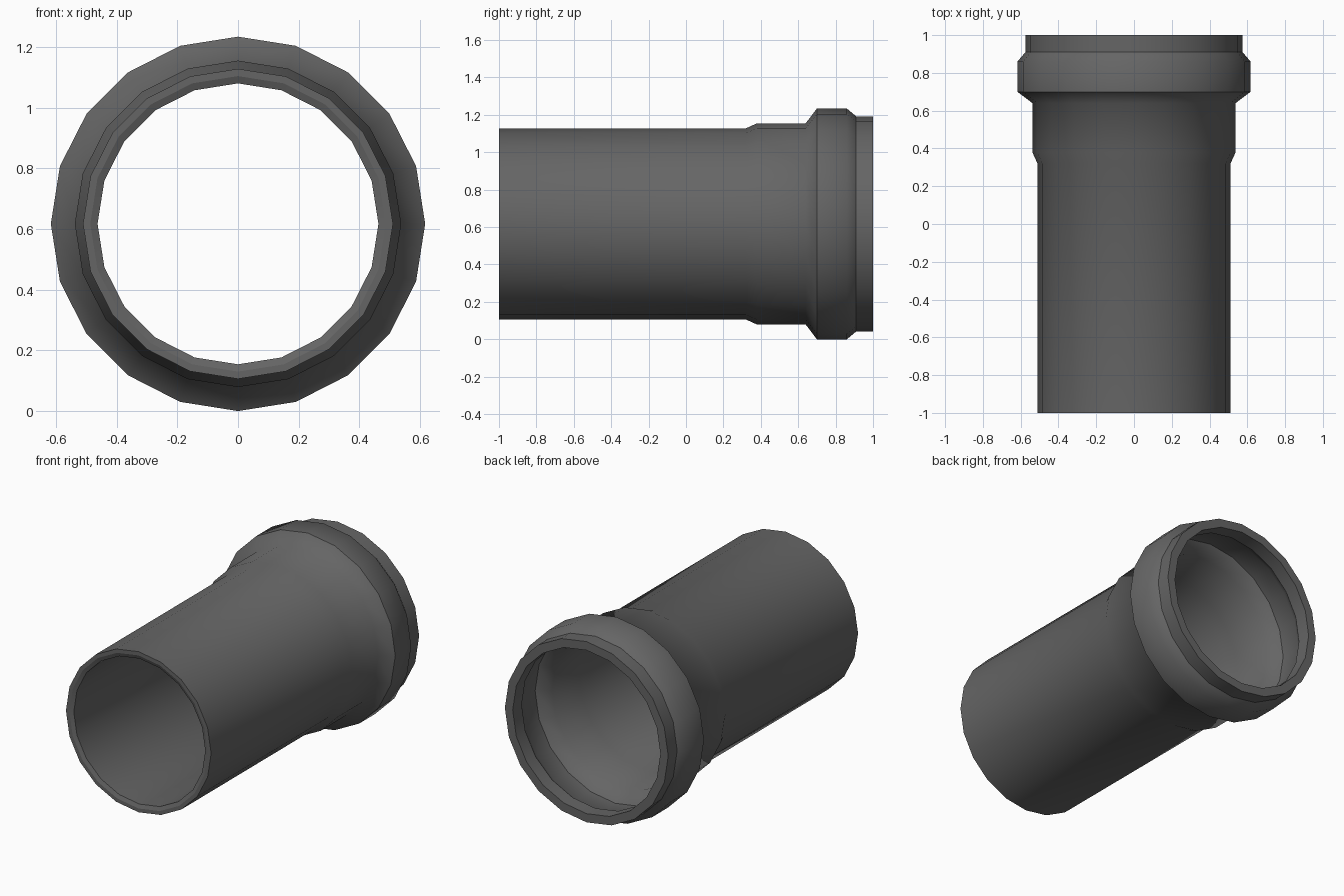
import bpy, bmesh
from math import sin, cos, pi

if "Cube" in bpy.data.objects:
    bpy.data.objects.remove(bpy.data.objects["Cube"])

SIDES = 20
AXIS_Z = 0.617

# closed wall section: (y, radius, crisp ring edge)
PROFILE = [
    # outside, from plain end to socket end
    (-1.00, 0.511, True), (0.32, 0.511, False), (0.38, 0.538, False),
    (0.64, 0.538, False), (0.70, 0.617, True), (0.86, 0.617, False),
    (0.91, 0.575, True), (1.00, 0.575, True),
    # inside, back to the plain end
    (1.00, 0.52, True), (0.91, 0.52, True), (0.85, 0.565, False),
    (0.71, 0.565, True), (0.65, 0.488, False), (0.38, 0.488, False),
    (0.32, 0.463, False), (-0.99, 0.463, True), (-1.00, 0.487, True),
]


def lathe(name, profile):
    bm = bmesh.new()
    rings = [[bm.verts.new((r * sin(2 * pi * i / SIDES), y,
                            AXIS_Z + r * cos(2 * pi * i / SIDES)))
              for i in range(SIDES)] for y, r, _ in profile]
    for a, b in zip(rings, rings[1:] + rings[:1]):
        for i in range(SIDES):
            j = (i + 1) % SIDES
            bm.faces.new((a[i], a[j], b[j], b[i])).smooth = True
    bmesh.ops.recalc_face_normals(bm, faces=bm.faces)
    # crisp edges around selected rings
    for ring, (_, _, crisp) in zip(rings, profile):
        for i in range(SIDES):
            bm.edges.get((ring[i], ring[(i + 1) % SIDES])).smooth = not crisp
    mesh = bpy.data.meshes.new(name)
    bm.to_mesh(mesh)
    bm.free()
    obj = bpy.data.objects.new(name, mesh)
    bpy.context.collection.objects.link(obj)
    return obj


# pipe with socket, dark grey
pipe = lathe("socket_pipe", PROFILE)
mat = bpy.data.materials.new("dark_grey")
mat.diffuse_color = (0.13, 0.13, 0.13, 1)
mat.use_nodes = True
mat.node_tree.nodes["Principled BSDF"].inputs["Base Color"].default_value = mat.diffuse_color
pipe.data.materials.append(mat)
